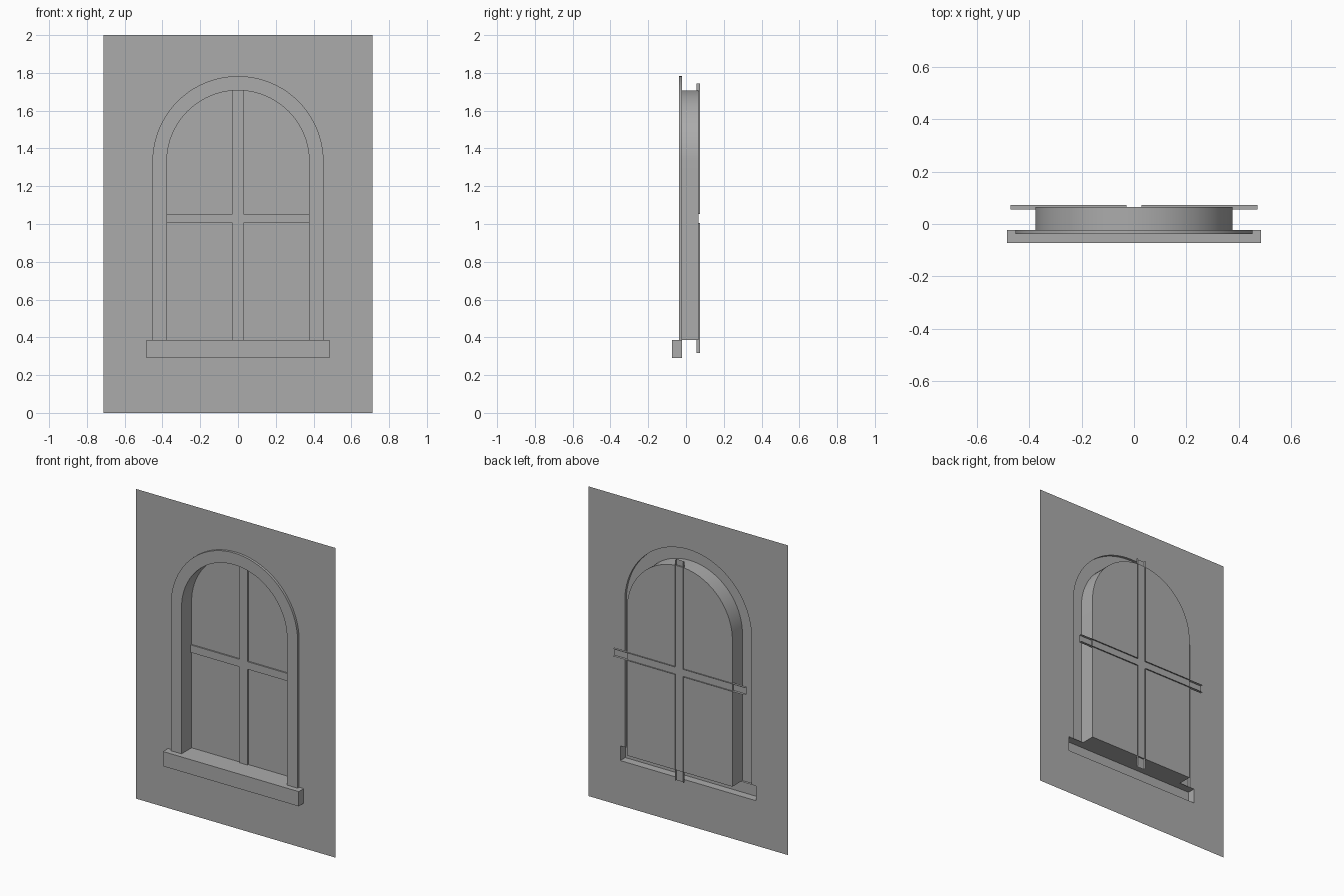
import bpy, bmesh
from math import sin, cos, pi

cube = bpy.data.objects.get("Cube")
if cube:
    bpy.data.objects.remove(cube, do_unlink=True)

# Main dimensions
WALL_X, WALL_Y, HEIGHT = 0.713, -0.022, 2.0
OUTER, INNER, SPRING = 0.453, 0.377, 1.33
SILL_X, SILL_LOW, SILL_TOP = 0.485, 0.29, 0.385
SILL_Y, TRIM_Y, PANE_Y = -0.073, -0.038, 0.065
BAR_FRONT, BAR_BACK = 0.056, 0.073
SEGMENTS = 40

grey = bpy.data.materials.new("plain_grey")
grey.use_nodes = True
grey.diffuse_color = (0.41, 0.41, 0.41, 1)
shader = next(n for n in grey.node_tree.nodes if n.type == 'BSDF_PRINCIPLED')
shader.inputs["Base Color"].default_value = grey.diffuse_color


def add_object(name, bm, smooth=False):
    mesh = bpy.data.meshes.new(name)
    bm.to_mesh(mesh)
    bm.free()
    mesh.materials.append(grey)
    obj = bpy.data.objects.new(name, mesh)
    bpy.context.collection.objects.link(obj)
    if smooth:
        bpy.ops.object.select_all(action='DESELECT')
        obj.select_set(True)
        bpy.context.view_layer.objects.active = obj
        bpy.ops.object.shade_smooth_by_angle(angle=pi / 6)
    return obj


def arch(r):
    """Outline (x, z) from the right foot over the round head to the left foot."""
    head = [(r * cos(pi * i / SEGMENTS), SPRING + r * sin(pi * i / SEGMENTS))
            for i in range(SEGMENTS + 1)]
    return [(r, SILL_TOP)] + head + [(-r, SILL_TOP)]


def flat_sheet(name, loops, y):
    """Fill closed outlines at depth y; later outlines are holes."""
    bm = bmesh.new()
    for loop in loops:
        verts = [bm.verts.new((x, y, z)) for x, z in loop]
        for a, b in zip(verts, verts[1:] + verts[:1]):
            bm.edges.new((a, b))
    bmesh.ops.triangle_fill(bm, use_beauty=True, edges=bm.edges[:], normal=(0, -1, 0))
    bm.normal_update()
    for f in bm.faces:
        if f.normal.y > 0:
            f.normal_flip()
    return add_object(name, bm)


def quads(name, faces):
    bm = bmesh.new()
    for face in faces:
        bm.faces.new([bm.verts.new(p) for p in face])
    bmesh.ops.remove_doubles(bm, verts=bm.verts[:], dist=0.0001)
    return add_object(name, bm)


# Wall sheet, open behind the arched trim and the sill
sill_notch = [(-SILL_X, SILL_TOP), (-SILL_X, SILL_LOW),
              (SILL_X, SILL_LOW), (SILL_X, SILL_TOP)]
wall_edge = [(-WALL_X, 0), (WALL_X, 0), (WALL_X, HEIGHT), (-WALL_X, HEIGHT)]
flat_sheet("wall", [wall_edge, arch(OUTER) + sill_notch], WALL_Y)

# Arched trim and reveal: one profile swept along the arch
bm = bmesh.new()
profile = [(OUTER, WALL_Y), (OUTER, TRIM_Y), (INNER, TRIM_Y), (INNER, PANE_Y)]
rows = [[bm.verts.new((x, y, z)) for x, z in arch(r)] for r, y in profile]
for a, b in zip(rows, rows[1:]):
    for i in range(len(a) - 1):
        bm.faces.new((a[i], a[i + 1], b[i + 1], b[i]))
add_object("arched_trim", bm, smooth=True)

# Window pane closing the back of the reveal
flat_sheet("window_pane", [arch(INNER)], PANE_Y)

# Hollow sill, open at the back, with a ledge running in to the pane
s, lo, hi, f, w = SILL_X, SILL_LOW, SILL_TOP, SILL_Y, WALL_Y
quads("sill", [
    [(-s, f, lo), (s, f, lo), (s, f, hi), (-s, f, hi)],
    [(-s, f, hi), (s, f, hi), (s, w, hi), (-s, w, hi)],
    [(-s, w, lo), (s, w, lo), (s, f, lo), (-s, f, lo)],
    [(s, f, lo), (s, w, lo), (s, w, hi), (s, f, hi)],
    [(-s, w, lo), (-s, f, lo), (-s, f, hi), (-s, w, hi)],
    [(-INNER, w, hi), (INNER, w, hi), (INNER, PANE_Y, hi), (-INNER, PANE_Y, hi)],
])

# Crossed glazing bars: channels with open backs and ends
bx, arm = 0.029, 0.472
z_low, z1, z2, z_high = 0.316, 1.004, 1.053, 1.743


def front_plate(x1, x2, za, zb):
    return [(x1, BAR_FRONT, za), (x2, BAR_FRONT, za), (x2, BAR_FRONT, zb), (x1, BAR_FRONT, zb)]


def flange(p, q):
    (xa, za), (xb, zb) = p, q
    return [(xa, BAR_FRONT, za), (xa, BAR_BACK, za), (xb, BAR_BACK, zb), (xb, BAR_FRONT, zb)]


bars = [front_plate(-bx, bx, a, b) for a, b in ((z_low, z1), (z1, z2), (z2, z_high))]
bars += [front_plate(-arm, -bx, z1, z2), front_plate(bx, arm, z1, z2)]
for side in (-1, 1):
    for z, end in ((z1, z_low), (z2, z_high)):
        corner, foot, tip = (side * bx, z), (side * bx, end), (side * arm, z)
        path = [foot, corner, tip]
        if (side > 0) != (z == z1):
            path.reverse()
        bars += [flange(path[0], path[1]), flange(path[1], path[2])]
quads("glazing_bars", bars)
